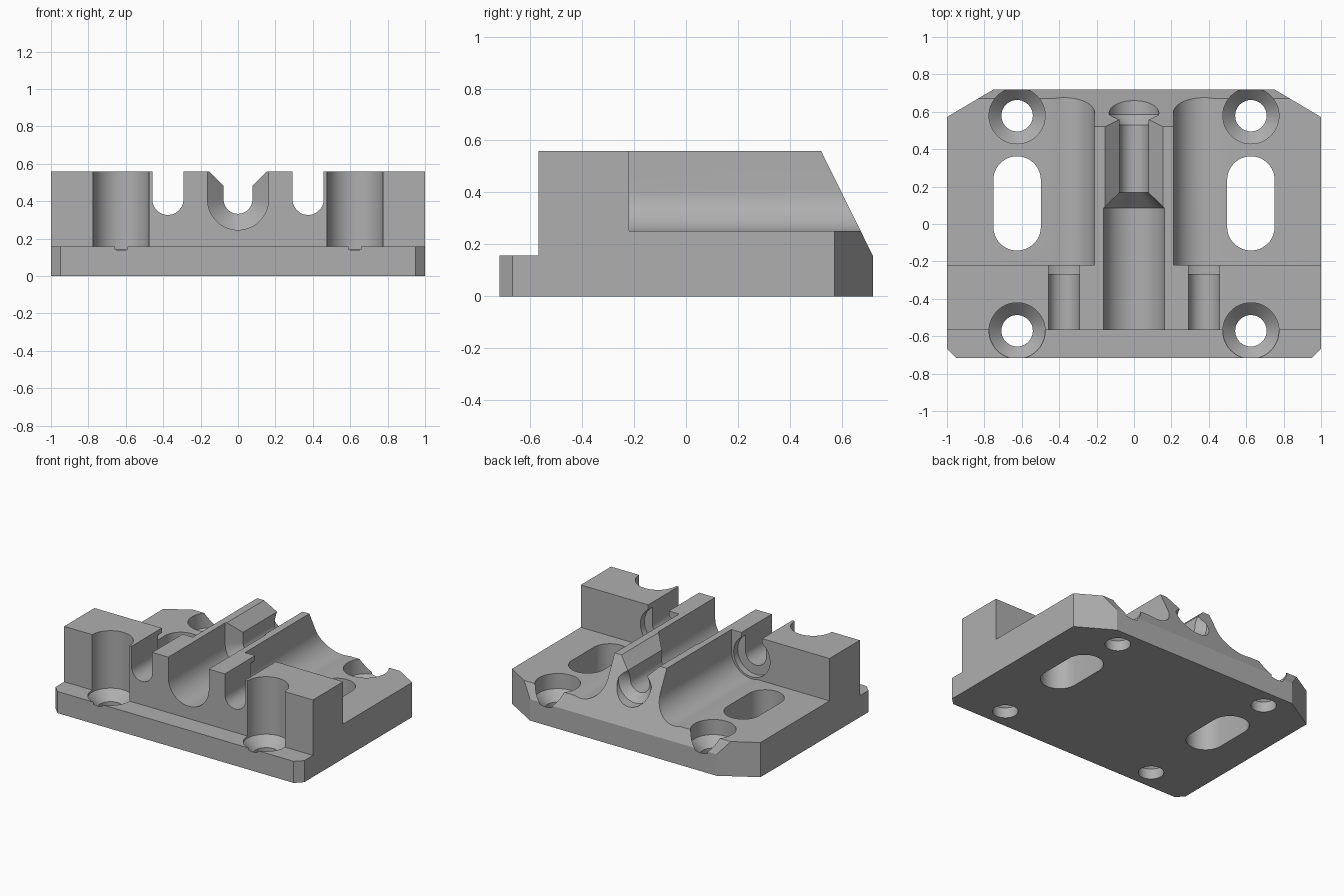
import bpy, bmesh, math
from mathutils import Vector

if "Cube" in bpy.data.objects:
    bpy.data.objects.remove(bpy.data.objects["Cube"])

grey = bpy.data.materials.new("plain grey")
grey.use_nodes = True
GREY = (0.43, 0.43, 0.43, 1)
grey.diffuse_color = GREY
grey.node_tree.nodes["Principled BSDF"].inputs["Base Color"].default_value = GREY

AXES = {"x": lambda u, v, d: (d, u, v),
        "y": lambda u, v, d: (u, d, v),
        "z": lambda u, v, d: (u, v, d)}


def loft(name, axis, sections):
    """Solid through (distance, outline) sections along an axis."""
    bm = bmesh.new()
    rings = [[bm.verts.new(AXES[axis](u, v, d)) for u, v in outline]
             for d, outline in sections]
    n = len(rings[0])
    for a, b in zip(rings, rings[1:]):
        for i in range(n):
            j = (i + 1) % n
            bm.faces.new((a[i], a[j], b[j], b[i]))
    bm.faces.new(rings[0])
    bm.faces.new(rings[-1])
    bmesh.ops.recalc_face_normals(bm, faces=bm.faces)
    mesh = bpy.data.meshes.new(name)
    bm.to_mesh(mesh)
    bm.free()
    mesh.materials.append(grey)
    ob = bpy.data.objects.new(name, mesh)
    bpy.context.collection.objects.link(ob)
    return ob


def prism(name, axis, outline, start, end):
    return loft(name, axis, [(start, outline), (end, outline)])


def arc(cx, cy, r, start, end, steps):
    return [(cx + r * math.cos(math.radians(start + (end - start) * i / steps)),
             cy + r * math.sin(math.radians(start + (end - start) * i / steps)))
            for i in range(steps + 1)]


def circle(cx, cy, r):
    return arc(cx, cy, r, 0, 360, 48)[:-1]


def trough(cx, cz, r):
    """Round-bottomed outline, open upwards."""
    return [(cx - r, TOP + 0.2)] + arc(cx, cz, r, 180, 360, 32) + [(cx + r, TOP + 0.2)]


def combine(target, cutter, operation="DIFFERENCE"):
    mod = target.modifiers.new("cut", "BOOLEAN")
    mod.operation = operation
    mod.solver = "EXACT"
    mod.object = cutter
    bpy.context.view_layer.objects.active = target
    bpy.ops.object.modifier_apply(modifier=mod.name)
    bpy.data.objects.remove(cutter)


TOP, STEP, FLOOR, AXIS_Z = 0.56, 0.157, 0.252, 0.41

# Body: stepped, sloped side profile trimmed to the chamfered plan
body = prism("mounting_block", "x",
             [(-0.9, -0.1), (0.846, -0.1), (0.52, TOP), (-0.568, TOP),
              (-0.568, STEP), (-0.9, STEP)], -1.2, 1.2)
plan = [(-0.95, -0.717), (0.95, -0.717), (1, -0.667), (1, 0.572),
        (0.75, 0.72), (-0.75, 0.72), (-1, 0.572), (-1, -0.667)]
combine(body, prism("plan", "z", plan, 0, 1), "INTERSECT")

# Central channel: wide front bore, taper, narrow rear bore
wide, narrow = trough(0, AXIS_Z, 0.163), trough(0, AXIS_Z, 0.077)
combine(body, loft("channel", "y", [(-0.9, wide), (0.085, wide),
                                    (0.168, narrow), (0.9, narrow)]))
# Bevelled lips on the narrow channel
combine(body, prism("lip_bevel", "y",
                    [(0, 0.405), (0.24, 0.645), (-0.24, 0.645)], 0.08, 0.9))
# Flared rear mouth
combine(body, loft("rear_mouth", "y", [(0.525, circle(0, AXIS_Z, 0.072)),
                                       (0.585, circle(0, AXIS_Z, 0.133)),
                                       (0.9, circle(0, AXIS_Z, 0.133))]))

for s in (-1, 1):
    cx = s * 0.375
    # Side deck with a coved edge along the centre rib
    combine(body, prism("cove", "y", trough(cx, AXIS_Z, 0.165), -0.22, 0.9))
    deck = [(cx, FLOOR), (s * 1.2, FLOOR), (s * 1.2, 0.9), (cx, 0.9)]
    combine(body, prism("deck", "y", deck, -0.22, 0.9))
    # Front notch and its shallow round recess
    combine(body, prism("notch", "y", trough(cx, AXIS_Z, 0.083), -0.9, -0.1))
    combine(body, prism("recess", "y", circle(cx, 0.405, 0.146), -0.267, -0.1))
    # Long through slot
    hx = s * 0.625
    slot = arc(hx, 0.235, 0.127, 0, 180, 24) + arc(hx, -0.015, 0.127, 180, 360, 24)
    combine(body, prism("slot", "z", slot, -0.2, 0.9))
    # Countersunk screw holes
    for hy in (-0.571, 0.579):
        combine(body, loft("screw_hole", "z", [(-0.2, circle(hx, hy, 0.084)),
                                               (0.075, circle(hx, hy, 0.084)),
                                               (0.142, circle(hx, hy, 0.15)),
                                               (0.9, circle(hx, hy, 0.15))]))

# Smooth bores, sharp edges
bpy.ops.object.select_all(action="DESELECT")
body.select_set(True)
bpy.context.view_layer.objects.active = body
bpy.ops.object.shade_smooth_by_angle(angle=math.radians(20))
